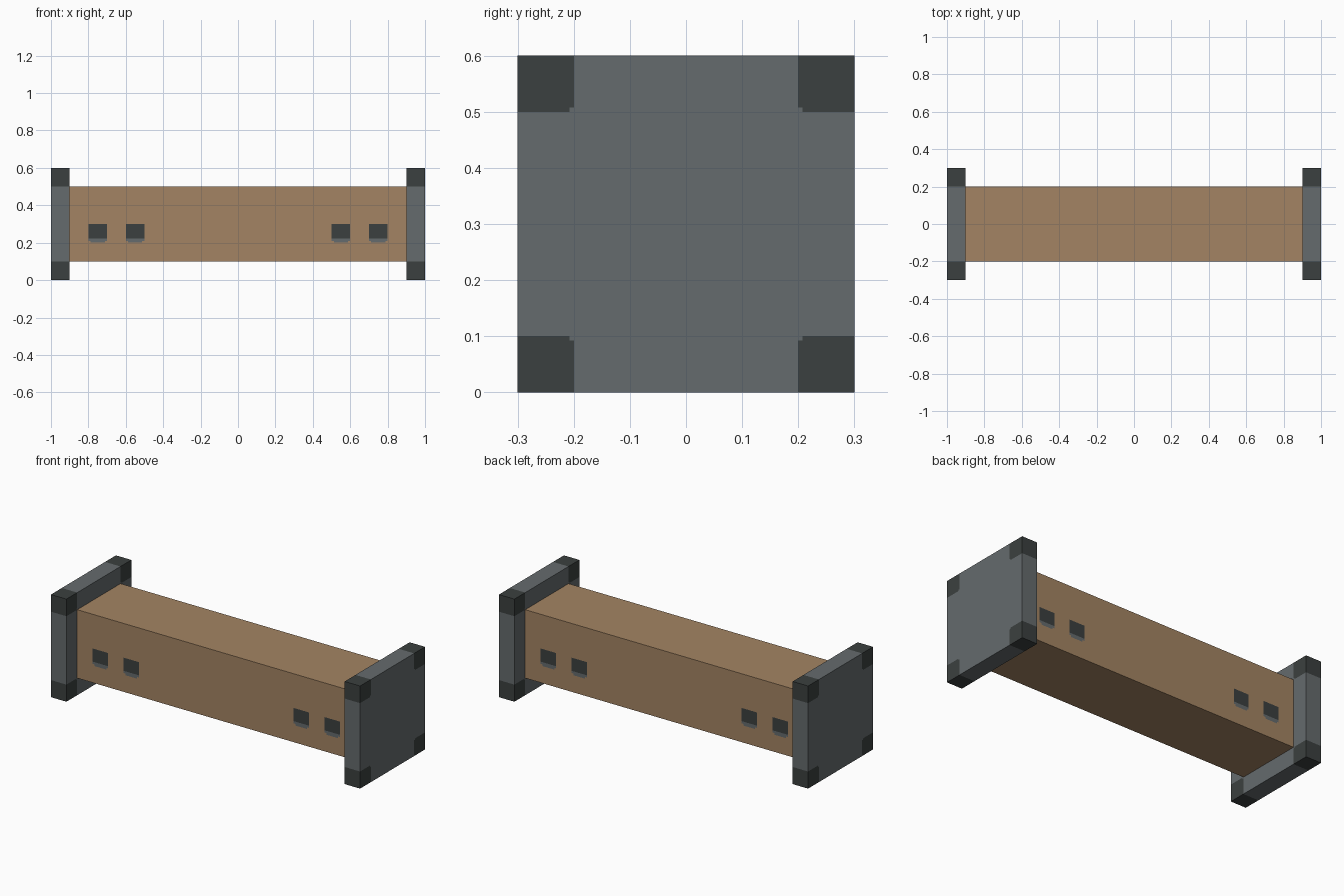
import bpy, bmesh
from mathutils import Matrix, Vector

cube = bpy.data.objects.get("Cube")
if cube:
    bpy.data.objects.remove(cube, do_unlink=True)


def material(name, rgb):
    m = bpy.data.materials.new(name)
    m.use_nodes = True
    m.diffuse_color = (*rgb, 1)
    m.node_tree.nodes["Principled BSDF"].inputs["Base Color"].default_value = (*rgb, 1)
    return m


WOOD = material("tan_wood", (0.371, 0.231, 0.125))
GREY = material("slate_grey", (0.130, 0.147, 0.153))
DARK = material("charcoal", (0.044, 0.051, 0.050))


def painted_box(name, center, size, cuts, mats, rule):
    """Box sliced along each axis, with face colours chosen by a rule."""
    bm = bmesh.new()
    bmesh.ops.create_cube(bm, size=1, matrix=Matrix.Translation(center) @ Matrix.Diagonal((*size, 1)))
    for axis, values in enumerate(cuts):
        normal = Vector([float(i == axis) for i in range(3)])
        for v in values:
            bmesh.ops.bisect_plane(bm, geom=bm.verts[:] + bm.edges[:] + bm.faces[:],
                                   plane_co=normal * v, plane_no=normal)
    bm.normal_update()
    for f in bm.faces:
        f.material_index = rule(f.calc_center_median(), f.normal)
    mesh = bpy.data.meshes.new(name)
    bm.to_mesh(mesh)
    bm.free()
    for m in mats:
        mesh.materials.append(m)
    obj = bpy.data.objects.new(name, mesh)
    bpy.context.collection.objects.link(obj)


# Beam with four marks on its front and back, each with a grey rounded lower lip
MARKS = (-0.75, -0.55, 0.55, 0.75)
HALF, CORNER = 0.05, 0.012


def beam_colour(c, n):
    if abs(n.y) < 0.5 or not 0.2 < c.z < 0.3:
        return 0
    offset = min(abs(c.x - m) for m in MARKS)
    if offset > HALF:
        return 0
    if c.z > 0.223:
        return 2
    return 0 if c.z < 0.21 and offset > HALF - CORNER else 1


mark_cuts = [m + s * d for m in MARKS for s in (-1, 1) for d in (HALF, HALF - CORNER)]
painted_box("beam", (0, 0, 0.3), (1.8, 0.4, 0.4),
            (mark_cuts, (), (0.2, 0.21, 0.223, 0.3)), (WOOD, GREY, DARK), beam_colour)


# End plates with dark corners, each notched at its inner tip
def plate_colour(c, n):
    dy, dz = abs(c.y), abs(c.z - 0.3)
    return int(min(dy, dz) > 0.2 and max(dy, dz) > 0.208)


corner_cuts = (-0.208, -0.2, 0.2, 0.208)
for name, x in (("left_end_plate", 0.95), ("right_end_plate", -0.95)):
    painted_box(name, (x, 0, 0.3), (0.1, 0.6, 0.6),
                ((), corner_cuts, [0.3 + v for v in corner_cuts]), (GREY, DARK), plate_colour)
